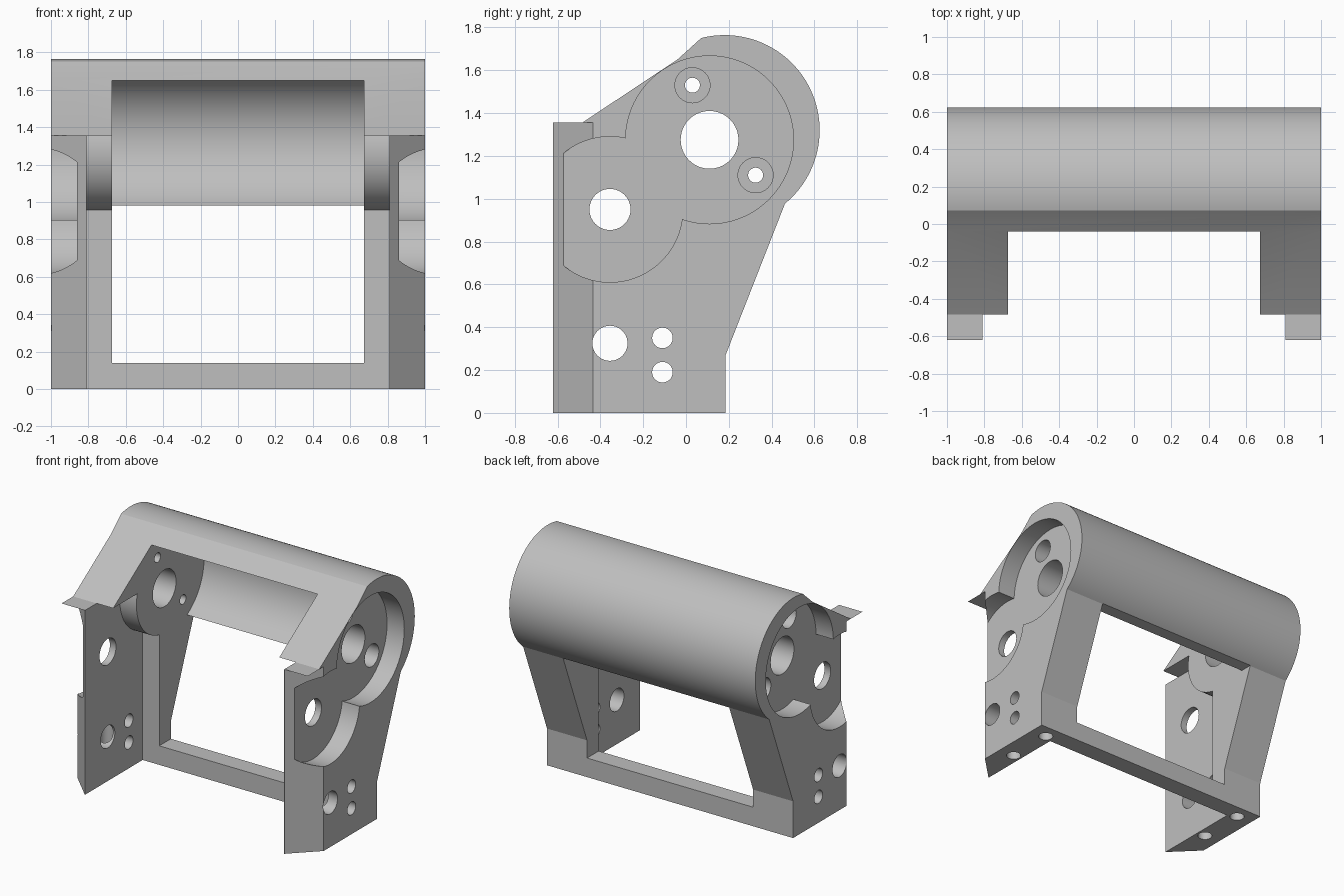
import bpy, bmesh
from math import sin, cos, radians, degrees, atan2, sqrt
from mathutils import Vector

cube = bpy.data.objects.get("Cube")
if cube:
    bpy.data.objects.remove(cube, do_unlink=True)

grey = bpy.data.materials.new("plain_grey")
grey.use_nodes = True
colour = (0.52, 0.52, 0.52, 1)
grey.diffuse_color = colour
grey.node_tree.nodes["Principled BSDF"].inputs["Base Color"].default_value = colour


def arc(centre, r, start, end, n=48):
    """Points on a side-view arc, angles in degrees."""
    step = (end - start) / n
    return [(centre[0] + r * cos(radians(start + i * step)),
             centre[1] + r * sin(radians(start + i * step))) for i in range(n + 1)]


def circle(centre, r, n=64):
    return arc(centre, r, 0, 360 - 360 / n, n - 1)


def angle(centre, p):
    return degrees(atan2(p[1] - centre[1], p[0] - centre[0]))


def prism(name, pts, lo, hi, axis="x", mirrored=False):
    """Extrude a (y, z) profile along x, or an (x, y) profile along z."""
    bm = bmesh.new()
    for s in ((1, -1) if mirrored else (1,)):
        if axis == "x":
            verts = [bm.verts.new((s * lo, a, b)) for a, b in pts]
            move = Vector((s * (hi - lo), 0, 0))
        else:
            verts = [bm.verts.new((s * a, b, lo)) for a, b in pts]
            move = Vector((0, 0, hi - lo))
        face = bm.faces.new(verts)
        new = bmesh.ops.extrude_face_region(bm, geom=[face], use_keep_orig=True)["geom"]
        bmesh.ops.translate(bm, vec=move, verts=[g for g in new if isinstance(g, bmesh.types.BMVert)])
    bmesh.ops.recalc_face_normals(bm, faces=bm.faces)
    mesh = bpy.data.meshes.new(name)
    bm.to_mesh(mesh)
    bm.free()
    mesh.materials.append(grey)
    obj = bpy.data.objects.new(name, mesh)
    bpy.context.collection.objects.link(obj)
    return obj


def cut(body, cutter):
    cutter.hide_render = True
    bpy.context.view_layer.objects.active = body
    mod = body.modifiers.new("cut", "BOOLEAN")
    mod.operation, mod.solver, mod.object = "DIFFERENCE", "EXACT", cutter
    bpy.ops.object.modifier_apply(modifier=mod.name)
    bpy.data.objects.remove(cutter, do_unlink=True)


SHELL = (0.18, 1.32)      # axis of the rounded back cover
BOSS = (0.11, 1.275)      # axis of the large bore
LOWER = (-0.355, 0.95)    # axis of the lower bore
PLATE_IN, FRAME_IN, FLOOR = 0.81, 0.675, 0.86
TOP = 1.355               # height of the plate tops

# Full side profile, extruded over the whole width
front_top = (0.07, 1.755)
back_low = (0.46, 0.98)
outline = [(-0.62, 0), (0.185, 0), (0.185, 0.27)]
outline += arc(SHELL, 0.444, angle(SHELL, back_low), angle(SHELL, front_top), 64)
outline += [(-0.04, 1.65), (-0.485, TOP), (-0.62, TOP)]
body = prism("bracket_housing", outline, -1, 1)

# Central window, leaving the back cover and the bottom bar
r = 0.39
low = (SHELL[0] + sqrt(r * r - 0.34 ** 2), 0.98)
high = (SHELL[0] - sqrt(r * r - 0.33 ** 2), 1.65)
window = [(-1, 0.14), (1, 0.14), (1, 0.98)]
window += arc(SHELL, r, angle(SHELL, low), angle(SHELL, high), 64) + [(-1, 1.65)]
cut(body, prism("window_cutter", window, -FRAME_IN, FRAME_IN))

# Space between the side plates, in front of the uprights and round bosses
r = 0.325
boss_low = (0.05, BOSS[1] - sqrt(r * r - 0.06 ** 2))
boss_top = (BOSS[0] - sqrt(r * r - 0.08 ** 2), TOP)
slot = [(-1, -0.2), (0.05, -0.2)]
slot += arc(BOSS, r, angle(BOSS, boss_low) + 360, angle(BOSS, boss_top), 32)
slot += [(-0.485, TOP), (-0.5, 1.45), (-1, 1.45)]
cut(body, prism("slot_cutter", slot, -PLATE_IN, PLATE_IN))

# Bevelled front edges of the plates
bevel = [(1.1, -0.335), (PLATE_IN - 0.1, -0.72), (1.1, -0.72)]
cut(body, prism("bevel_cutter", bevel, -0.2, TOP, "z", True))

# Round pockets in the outer faces
for centre, radius in ((BOSS, 0.392), (LOWER, 0.34)):
    cut(body, prism("pocket_cutter", circle(centre, radius, 96), FLOOR, 1.2, "x", True))

# Bores and screw holes through the sides
holes = [(BOSS, 0.135), (LOWER, 0.096), ((-0.355, 0.325), 0.082),
         ((-0.11, 0.35), 0.048), ((-0.11, 0.19), 0.048),
         ((0.03, 1.53), 0.035), ((0.325, 1.11), 0.035)]
for centre, radius in holes:
    cut(body, prism("hole_cutter", circle(centre, radius, 40), 0.5, 1.2, "x", True))
for centre, radius in holes[-2:]:
    cut(body, prism("counterbore_cutter", circle(centre, 0.082, 40), 0.75, 1.2, "x", True))

# Screw holes in the underside
for y in (-0.27, 0.08):
    cut(body, prism("foot_hole_cutter", circle((0.875, y), 0.05, 32), -0.2, 0.4, "z", True))

# Smooth the curved walls, keep the edges sharp
bpy.ops.object.select_all(action="DESELECT")
body.select_set(True)
bpy.context.view_layer.objects.active = body
bpy.ops.object.shade_smooth_by_angle(angle=radians(20))
